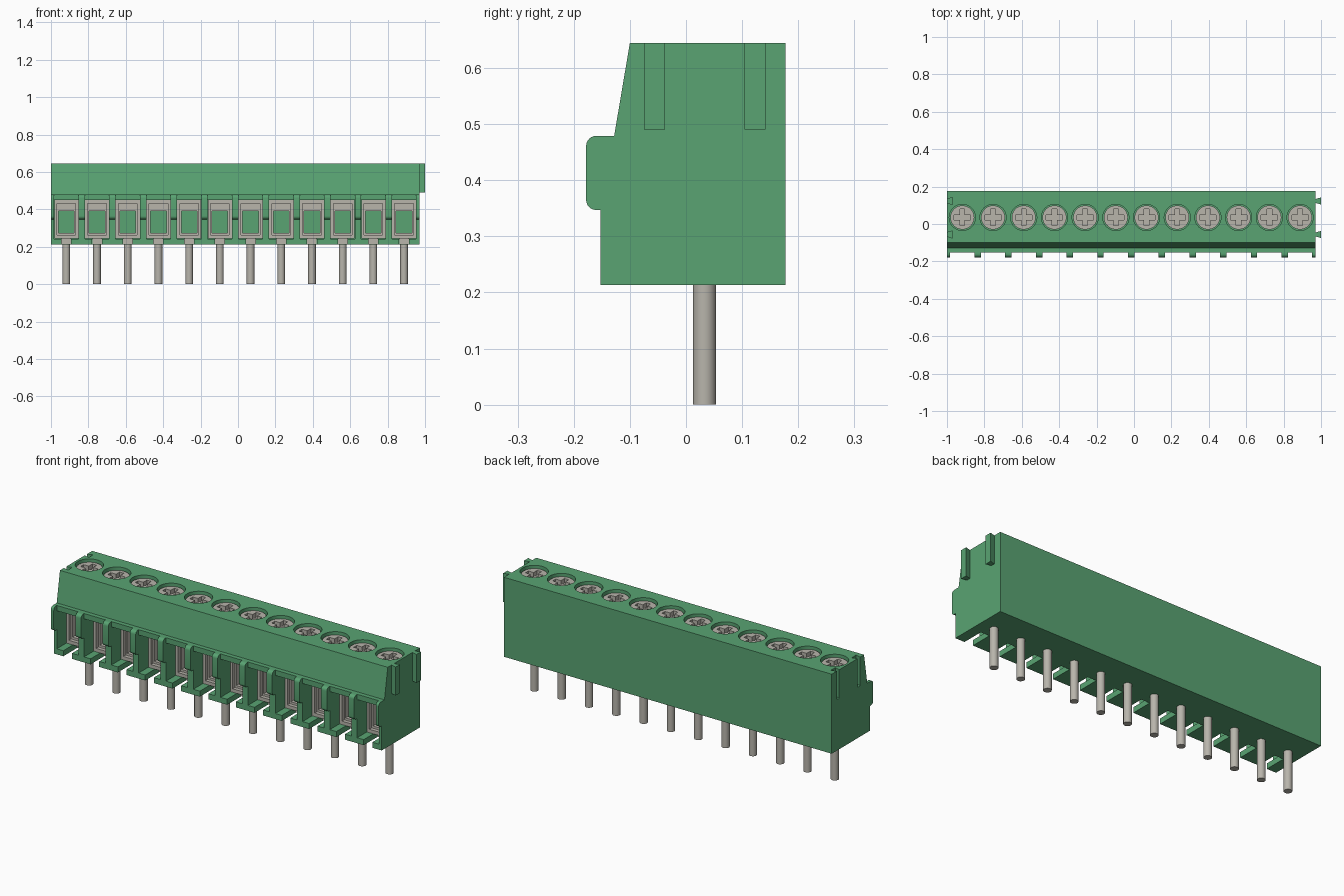
import bpy, bmesh, math
from mathutils import Vector

if "Cube" in bpy.data.objects:
    bpy.data.objects.remove(bpy.data.objects["Cube"], do_unlink=True)


def material(name, rgb, rough):
    m = bpy.data.materials.new(name)
    m.diffuse_color = (*rgb, 1)
    m.use_nodes = True
    bsdf = m.node_tree.nodes["Principled BSDF"]
    bsdf.inputs["Base Color"].default_value = (*rgb, 1)
    bsdf.inputs["Roughness"].default_value = rough
    return m


GREEN = material("green plastic", (0.10, 0.37, 0.17), 0.6)
METAL = material("grey metal", (0.48, 0.46, 0.41), 0.5)

POLES = 12
X0, X1 = -1.0, 0.97
PITCH = (X1 - X0) / POLES
CENTRES = [X0 + PITCH * (i + 0.5) for i in range(POLES)]
SCREW_Y = 0.035
BAY = 0.065            # half width of a wire bay
BOTTOM, TOP = 0.213, 0.645


def make(name, bm, mat):
    bmesh.ops.recalc_face_normals(bm, faces=bm.faces)
    mesh = bpy.data.meshes.new(name)
    bm.to_mesh(mesh)
    bm.free()
    mesh.materials.append(mat)
    ob = bpy.data.objects.new(name, mesh)
    bpy.context.collection.objects.link(ob)
    return ob


def prism(bm, pts, axis, lo, hi):
    """Extrude a 2D outline: axis 'x' takes (y, z) points, axis 'z' takes (x, y)."""
    def co(p, t):
        return (t, p[0], p[1]) if axis == 'x' else (p[0], p[1], t)
    a = [bm.verts.new(co(p, lo)) for p in pts]
    b = [bm.verts.new(co(p, hi)) for p in pts]
    n = len(pts)
    bm.faces.new(a[::-1])
    bm.faces.new(b)
    for i in range(n):
        j = (i + 1) % n
        bm.faces.new((a[i], a[j], b[j], b[i]))


def box(bm, x0, x1, y0, y1, z0, z1):
    prism(bm, [(x0, y0), (x1, y0), (x1, y1), (x0, y1)], 'z', z0, z1)


def circle(cx, cy, r, n):
    return [(cx + r * math.cos(2 * math.pi * i / n),
             cy + r * math.sin(2 * math.pi * i / n)) for i in range(n)]


def cut(ob, cutters):
    """Subtract the cutters, bake the result and drop the cutters."""
    for c in cutters:
        c.hide_render = True
        mod = ob.modifiers.new("cut", 'BOOLEAN')
        mod.operation = 'DIFFERENCE'
        mod.solver = 'EXACT'
        mod.object = c
    bpy.context.view_layer.update()
    deps = bpy.context.evaluated_depsgraph_get()
    mesh = bpy.data.meshes.new_from_object(ob.evaluated_get(deps))
    ob.modifiers.clear()
    ob.data = mesh
    for c in cutters:
        bpy.data.objects.remove(c, do_unlink=True)


def smooth(ob):
    bpy.ops.object.select_all(action='DESELECT')
    ob.select_set(True)
    bpy.context.view_layer.objects.active = ob
    bpy.ops.object.shade_smooth_by_angle(angle=math.radians(35))


# Dovetail outline, narrow at x = root and wide at x = tip
def dovetail(root, tip, y):
    return [(root, y - 0.010), (tip, y - 0.019), (tip, y + 0.019), (root, y + 0.010)]


KEY_Y = (-0.056, 0.123)

# Housing with sloped upper front
bm = bmesh.new()
prism(bm, [(-0.152, BOTTOM), (0.177, BOTTOM), (0.177, TOP), (-0.10, TOP),
           (-0.128, 0.479), (-0.152, 0.479)], 'x', X0, X1)
housing = make("housing", bm, GREEN)

# Wire bays, floor slots, screw wells and side grooves cut from the housing
bays, slots, wells, grooves = (bmesh.new() for _ in range(4))
for x in CENTRES:
    box(bays, x - BAY, x + BAY, -0.25, 0.06, 0.243, 0.45)
    box(slots, x - 0.026, x + 0.026, -0.25, -0.03, 0.15, 0.26)
    prism(wells, circle(x, SCREW_Y, 0.070, 40), 'z', 0.56, 0.75)
for y in KEY_Y:
    prism(grooves, [(X0 - 0.02, y - 0.010), (X0, y - 0.010), (X0 + 0.03, y - 0.019),
                    (X0 + 0.03, y + 0.019), (X0, y + 0.010), (X0 - 0.02, y + 0.010)],
          'z', 0.49, 0.75)
cut(housing, [make("cutter", b, GREEN) for b in (bays, slots, wells, grooves)])
smooth(housing)

# Rounded ribs on the front of each dividing wall
R = 0.018
rib = [(-0.150, 0.479)]
for cz, start in ((0.479 - R, 90), (0.347 + R, 180)):
    for k in range(7):
        a = math.radians(start + 15 * k)
        rib.append((-0.178 + R + R * math.cos(a), cz + R * math.sin(a)))
rib.append((-0.150, 0.347))
bm = bmesh.new()
for i in range(POLES + 1):
    x = X0 + PITCH * i
    half = PITCH / 2 - BAY
    prism(bm, rib, 'x', max(X0, x - half), min(X1, x + half))
smooth(make("wall_ribs", bm, GREEN))

# Dovetail keys on the left end
bm = bmesh.new()
for y in KEY_Y:
    prism(bm, dovetail(X1 - 0.001, 1.0, y), 'z', 0.49, TOP)
make("dovetail_keys", bm, GREEN)


# Rectangular tube open along y
def frame(bm, x, w, z0, z1, iw, iz0, iz1, y0, y1):
    box(bm, x - w, x - iw, y0, y1, z0, z1)
    box(bm, x + iw, x + w, y0, y1, z0, z1)
    box(bm, x - iw, x + iw, y0, y1, z0, iz0)
    box(bm, x - iw, x + iw, y0, y1, iz1, z1)


# Wire clamp cages with an inner recessed step and a lug in the floor slot
cages = bmesh.new()
lugs = bmesh.new()
for x in CENTRES:
    frame(cages, x, 0.0645, 0.2435, 0.4495, 0.050, 0.262, 0.432, -0.07, 0.055)
    frame(cages, x, 0.050, 0.262, 0.432, 0.042, 0.274, 0.392, -0.05, 0.055)
    box(lugs, x - 0.0255, x + 0.0255, -0.036, -0.029, 0.216, 0.2435)
make("clamp_cages", cages, METAL)
make("clamp_lugs", lugs, METAL)

# Screw with a cross recess, shared by every pole
bm = bmesh.new()
prism(bm, circle(0, 0, 0.064, 40), 'z', 0.555, 0.630)
screw = make("screw_1", bm, METAL)
bm = bmesh.new()
L, W = 0.044, 0.013
prism(bm, [(W, W), (W, L), (-W, L), (-W, W), (-L, W), (-L, -W),
           (-W, -W), (-W, -L), (W, -L), (W, -W), (L, -W), (L, W)], 'z', 0.605, 0.70)
cut(screw, [make("cutter", bm, METAL)])
smooth(screw)

# Round solder pin, shared by every pole
bm = bmesh.new()
prism(bm, circle(0, 0, 0.0205, 24), 'z', 0, 0.225)
pin = make("pin_1", bm, METAL)
smooth(pin)

for first, label in ((screw, "screw"), (pin, "pin")):
    for i, x in enumerate(CENTRES):
        ob = first
        if i:
            ob = bpy.data.objects.new(f"{label}_{i + 1}", first.data)
            bpy.context.collection.objects.link(ob)
        ob.location = Vector((x, SCREW_Y if label == "screw" else 0.033, 0))
